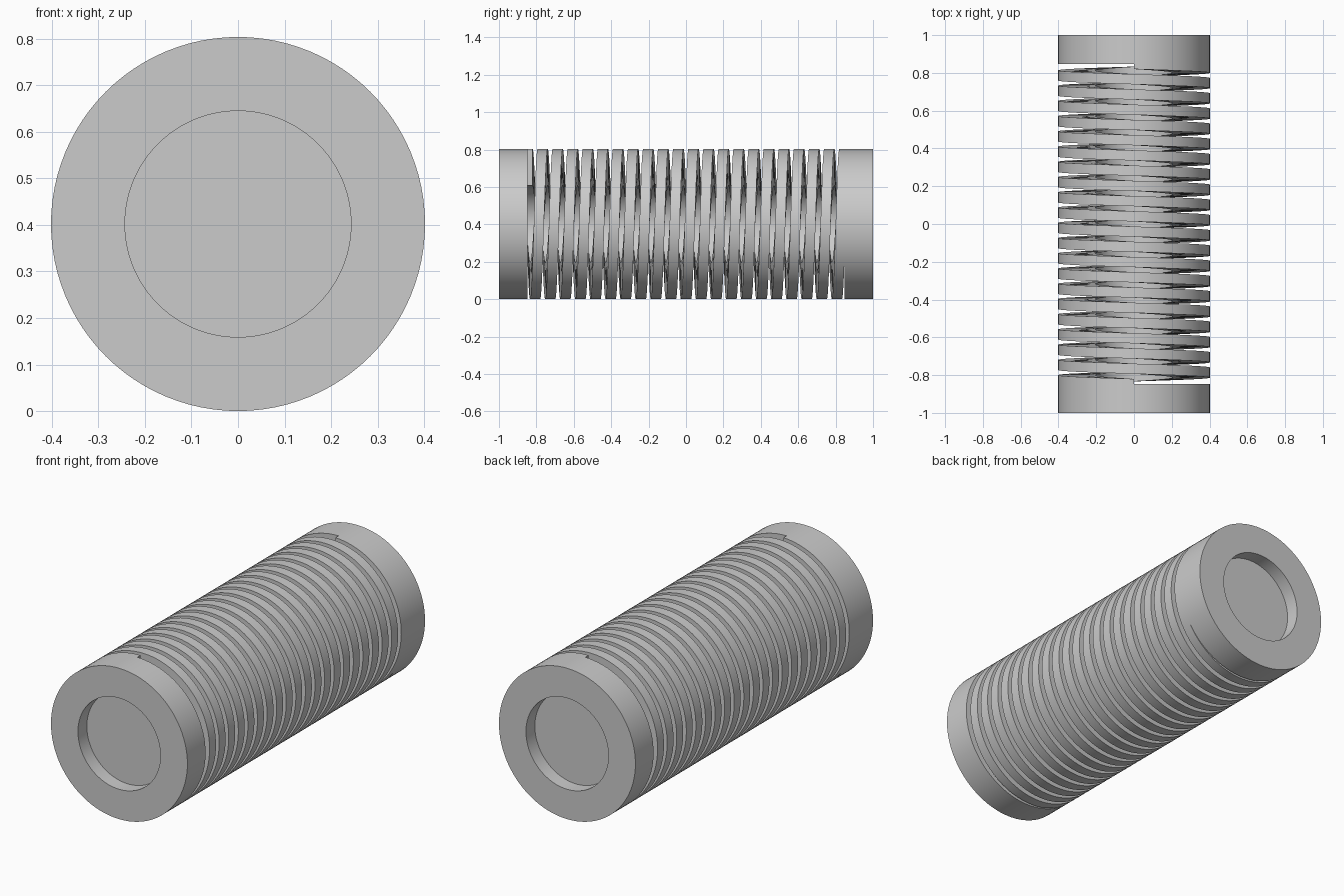
import bpy
import bmesh
from math import sin, cos, pi, radians

RADIUS = 0.402        # outer radius
BORE = 0.205          # inner radius of the coil
RECESS = 0.243        # radius of the end pockets
DEPTH = 0.075         # depth of the end pockets
SEAT = 0.847          # inner face of each end collar
TURNS = 21
WIDTH = 0.054         # coil width along the axis
SIDES = 96

cube = bpy.data.objects.get("Cube")
if cube:
    bpy.data.objects.remove(cube, do_unlink=True)

steel = bpy.data.materials.new("plain grey steel")
steel.use_nodes = True
grey = (0.6, 0.6, 0.6, 1.0)
steel.diffuse_color = grey
steel.node_tree.nodes["Principled BSDF"].inputs["Base Color"].default_value = grey


def polar(bm, r, turn, y):
    """Point at radius r around the long axis; turn 0 is the top."""
    a = 2 * pi * turn
    return bm.verts.new((-r * sin(a), y, RADIUS + r * cos(a)))


def bridge(bm, a, b):
    n = len(a)
    for i in range(n):
        j = (i + 1) % n
        bm.faces.new((a[i], a[j], b[j], b[i]))


def finish(bm, name):
    bmesh.ops.recalc_face_normals(bm, faces=bm.faces)
    mesh = bpy.data.meshes.new(name)
    bm.to_mesh(mesh)
    bm.free()
    mesh.materials.append(steel)
    obj = bpy.data.objects.new(name, mesh)
    bpy.context.collection.objects.link(obj)
    bpy.ops.object.select_all(action='DESELECT')
    obj.select_set(True)
    bpy.context.view_layer.objects.active = obj
    bpy.ops.object.shade_smooth_by_angle(angle=radians(30))
    return obj


# End collars: solid discs with a shallow round pocket on the outer face
def collar(name, side):
    bm = bmesh.new()
    profile = [(RADIUS, SEAT), (RADIUS, 1.0), (RECESS, 1.0), (RECESS, 1.0 - DEPTH)]
    loops = [[polar(bm, r, i / SIDES, side * y) for i in range(SIDES)]
             for r, y in profile]
    for a, b in zip(loops, loops[1:]):
        bridge(bm, a, b)
    bm.faces.new(loops[0])
    bm.faces.new(loops[-1])
    finish(bm, name)


collar("front_collar", -1)
collar("back_collar", 1)

# Coil: rectangular section swept along a helix from collar to collar
bm = bmesh.new()
section = [(BORE, -WIDTH / 2), (RADIUS, -WIDTH / 2),
           (RADIUS, WIDTH / 2), (BORE, WIDTH / 2)]
steps = TURNS * SIDES
rings = []
for s in range(steps + 1):
    y = -SEAT + 2 * SEAT * s / steps
    rings.append([polar(bm, r, s / SIDES, y + dy) for r, dy in section])
for a, b in zip(rings, rings[1:]):
    bridge(bm, a, b)
bm.faces.new(rings[0])
bm.faces.new(rings[-1])
finish(bm, "spring_coil")
